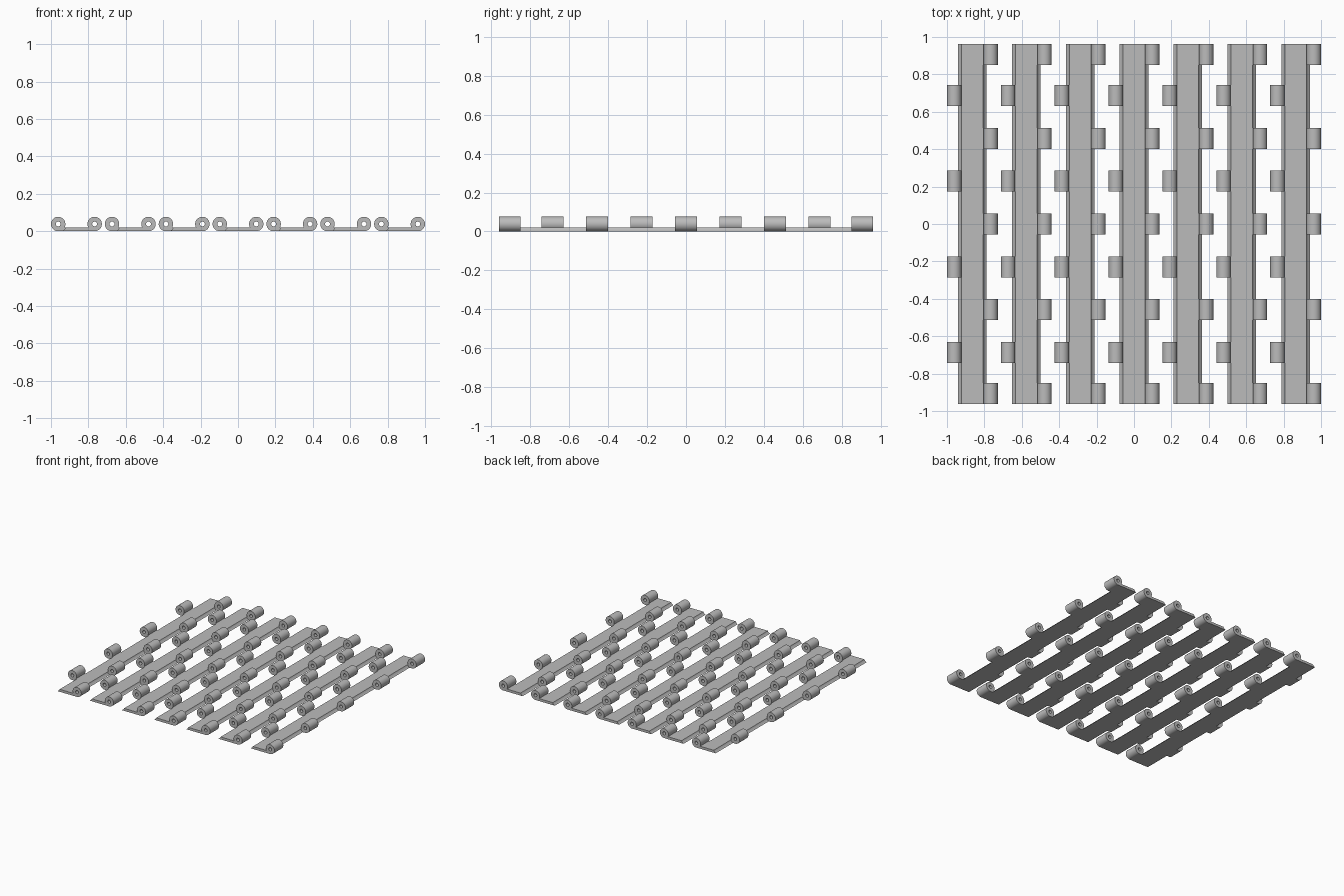
import bpy, bmesh
from math import sin, cos, asin, pi, sqrt

cube = bpy.data.objects.get("Cube")
if cube:
    bpy.data.objects.remove(cube)

COUNT, PITCH = 7, 0.288       # slats across the width
HALF_AXIS = 0.0975            # slat centre to hinge axis
R, HOLE, CLEAR = 0.0385, 0.013, 0.044
THICK, LENGTH, KNUCKLE = 0.02, 1.925, 0.113

grey = bpy.data.materials.new("plain grey")
grey.use_nodes = True
grey.diffuse_color = (0.5, 0.5, 0.5, 1)
grey.node_tree.nodes["Principled BSDF"].inputs["Base Color"].default_value = grey.diffuse_color


def arc(radius, start, end, steps):
    """Points of an arc about the hinge axis, which sits at height R."""
    angles = [start + (end - start) * i / steps for i in range(steps + 1)]
    return [(radius * cos(a), R + radius * sin(a)) for a in angles]


def extruded(name, loops, depth):
    """Fill x-z outlines (later ones are holes) and extrude them along y."""
    curve = bpy.data.curves.new(name, 'CURVE')
    curve.dimensions, curve.fill_mode, curve.extrude = '2D', 'BOTH', depth / 2
    for loop in loops:
        spline = curve.splines.new('POLY')
        spline.points.add(len(loop) - 1)
        spline.use_cyclic_u = True
        for point, (x, z) in zip(spline.points, loop):
            point.co = (x, z, 0, 1)
    obj = bpy.data.objects.new(name, curve)
    bpy.context.collection.objects.link(obj)
    bpy.ops.object.select_all(action='DESELECT')
    obj.select_set(True)
    bpy.context.view_layer.objects.active = obj
    bpy.ops.object.convert(target='MESH')
    obj = bpy.context.object
    bm = bmesh.new()
    bm.from_mesh(obj.data)
    bmesh.ops.remove_doubles(bm, verts=bm.verts, dist=1e-5)
    for v in bm.verts:
        v.co = (v.co.x, v.co.z, v.co.y)
    bmesh.ops.recalc_face_normals(bm, faces=bm.faces)
    bm.to_mesh(obj.data)
    bm.free()
    obj.data.materials.clear()
    obj.data.materials.append(grey)
    bpy.ops.object.shade_smooth_by_angle(angle=pi / 6)
    return obj


def place(source, name, x, y):
    obj = bpy.data.objects.new(name, source.data)
    obj.location = (x, y, 0)
    bpy.context.collection.objects.link(obj)


# Concave slat edge that clears the neighbouring barrel, from bottom to top
groove = arc(CLEAR, -asin(R / CLEAR), -asin((R - THICK) / CLEAR), 6)

# Slat with a groove along each long edge
edge = [(x - HALF_AXIS, z) for x, z in groove]
slat = extruded("slat", [edge + [(-x, z) for x, z in reversed(edge)]], LENGTH)

# Knuckle: pierced barrel with a foot running into the slat
barrel = arc(R, -asin((R - THICK) / R), 1.5 * pi, 32)
hole = arc(HOLE, 0, 2 * pi, 20)[:-1]
outline = barrel + groove
right_knuckle = extruded("right_knuckle", [outline, hole], KNUCKLE)
left_knuckle = extruded("left_knuckle", [[(-x, z) for x, z in outline], hole], KNUCKLE)

# Lay out the slats, with knuckles alternating between the two edges
for i in range(COUNT):
    x = (i - COUNT // 2) * PITCH
    place(slat, f"slat_{i + 1}", x, 0)
    for j in range(-4, 5):
        limit = (LENGTH - KNUCKLE) / 2
        y = max(-limit, min(limit, j * 0.229))
        if j % 2:
            place(right_knuckle, f"slat_{i + 1}_right_knuckle", x - HALF_AXIS, y)
        else:
            place(left_knuckle, f"slat_{i + 1}_left_knuckle", x + HALF_AXIS, y)

for source in (slat, right_knuckle, left_knuckle):
    bpy.data.objects.remove(source)
